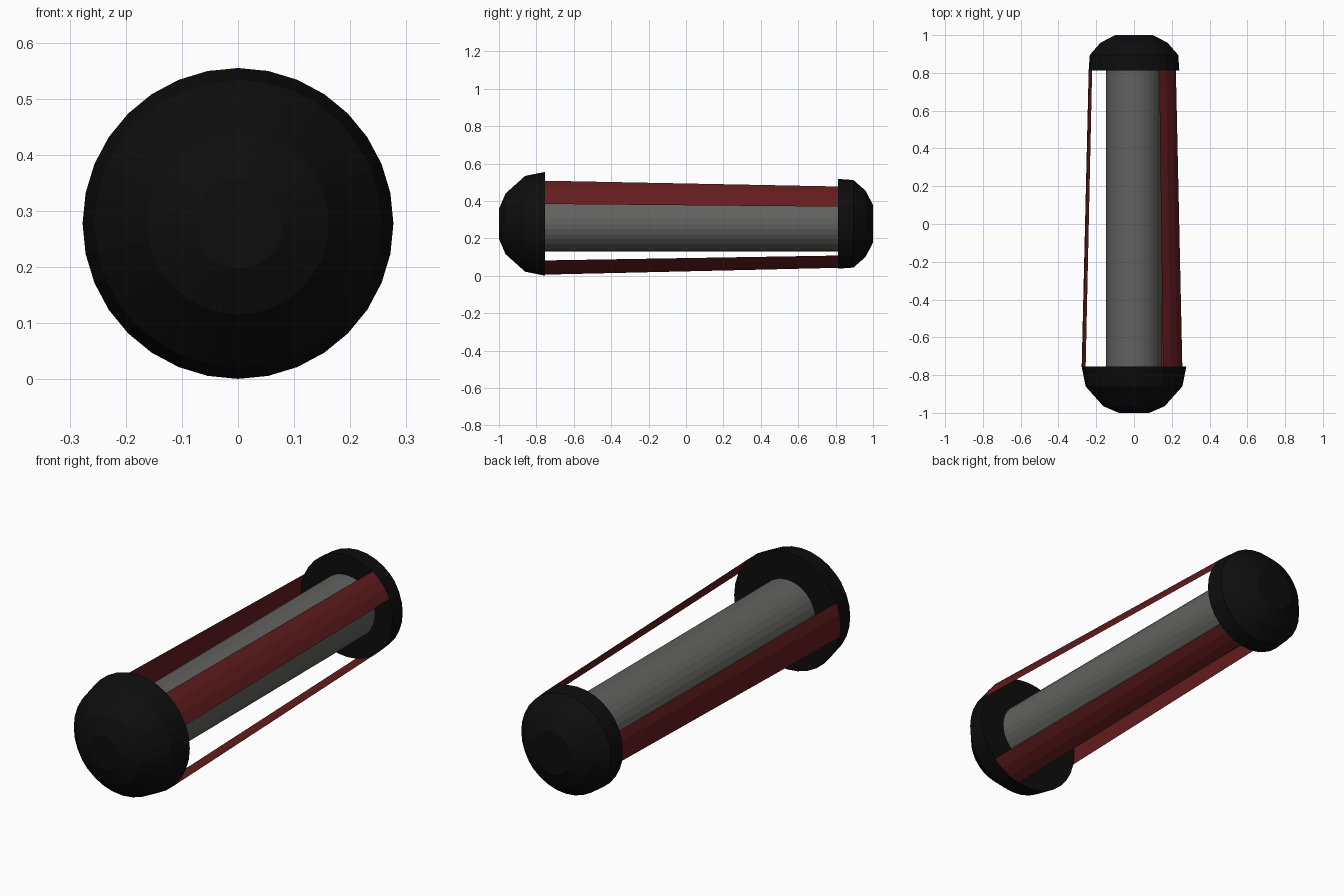
import bpy, bmesh
from math import cos, sin, pi

if "Cube" in bpy.data.objects:
    bpy.data.objects.remove(bpy.data.objects["Cube"])

SIDES = 32
AXIS_Z = 0.278
Y_FRONT, R_FRONT = -0.755, 0.277
Y_BACK, R_BACK = 0.812, 0.24


def material(name, color):
    m = bpy.data.materials.new(name)
    m.diffuse_color = (*color, 1)
    m.use_nodes = True
    m.node_tree.nodes["Principled BSDF"].inputs["Base Color"].default_value = m.diffuse_color
    return m


def point(y, r, i):
    a = 2 * pi * i / SIDES
    return (r * cos(a), y, AXIS_Z + r * sin(a))


def finish(bm, name, mat):
    me = bpy.data.meshes.new(name)
    bm.to_mesh(me)
    bm.free()
    ob = bpy.data.objects.new(name, me)
    me.materials.append(mat)
    bpy.context.collection.objects.link(ob)
    return ob


def lathe(name, profile, mat):
    """Closed solid turned about the long axis; profile is (y, radius)."""
    bm = bmesh.new()
    rings = [[bm.verts.new(point(y, r, i)) for i in range(SIDES)] for y, r in profile]
    for a, b in zip(rings, rings[1:]):
        for i in range(SIDES):
            j = (i + 1) % SIDES
            bm.faces.new((a[i], a[j], b[j], b[i]))
    bm.faces.new(rings[0])
    bm.faces.new(rings[-1])
    bmesh.ops.recalc_face_normals(bm, faces=bm.faces)
    return finish(bm, name, mat)


def strip(name, start, mat, count=3):
    """Thin curved band joining the rims of both caps."""
    bm = bmesh.new()
    steps = range(start, start + count + 1)
    f = [bm.verts.new(point(Y_FRONT, R_FRONT, i)) for i in steps]
    b = [bm.verts.new(point(Y_BACK, R_BACK, i)) for i in steps]
    for k in range(count):
        bm.faces.new((f[k], b[k], b[k + 1], f[k + 1]))
    bm.normal_update()
    # make the bands face outwards
    for face in bm.faces:
        c = face.calc_center_median()
        if face.normal.x * c.x + face.normal.z * (c.z - AXIS_Z) < 0:
            face.normal_flip()
    return finish(bm, name, mat)


black = material("black", (0.004, 0.004, 0.004))
red = material("dark_red", (0.13, 0.012, 0.013))
grey = material("dark_grey", (0.12, 0.12, 0.115))

# Domed end caps
lathe("front_cap", [(-1.0, 0.08), (-0.965, 0.162), (-0.86, 0.256), (Y_FRONT, R_FRONT)], black)
lathe("back_cap", [(Y_BACK, R_BACK), (0.895, 0.234), (0.96, 0.177), (1.0, 0.1)], black)

# Central tube
lathe("core_tube", [(Y_FRONT, 0.147), (Y_BACK, 0.147)], grey)

# Three side bands
strip("upper_right_band", 2, red)
strip("left_band", 14, red)
strip("lower_right_band", 25, red)
